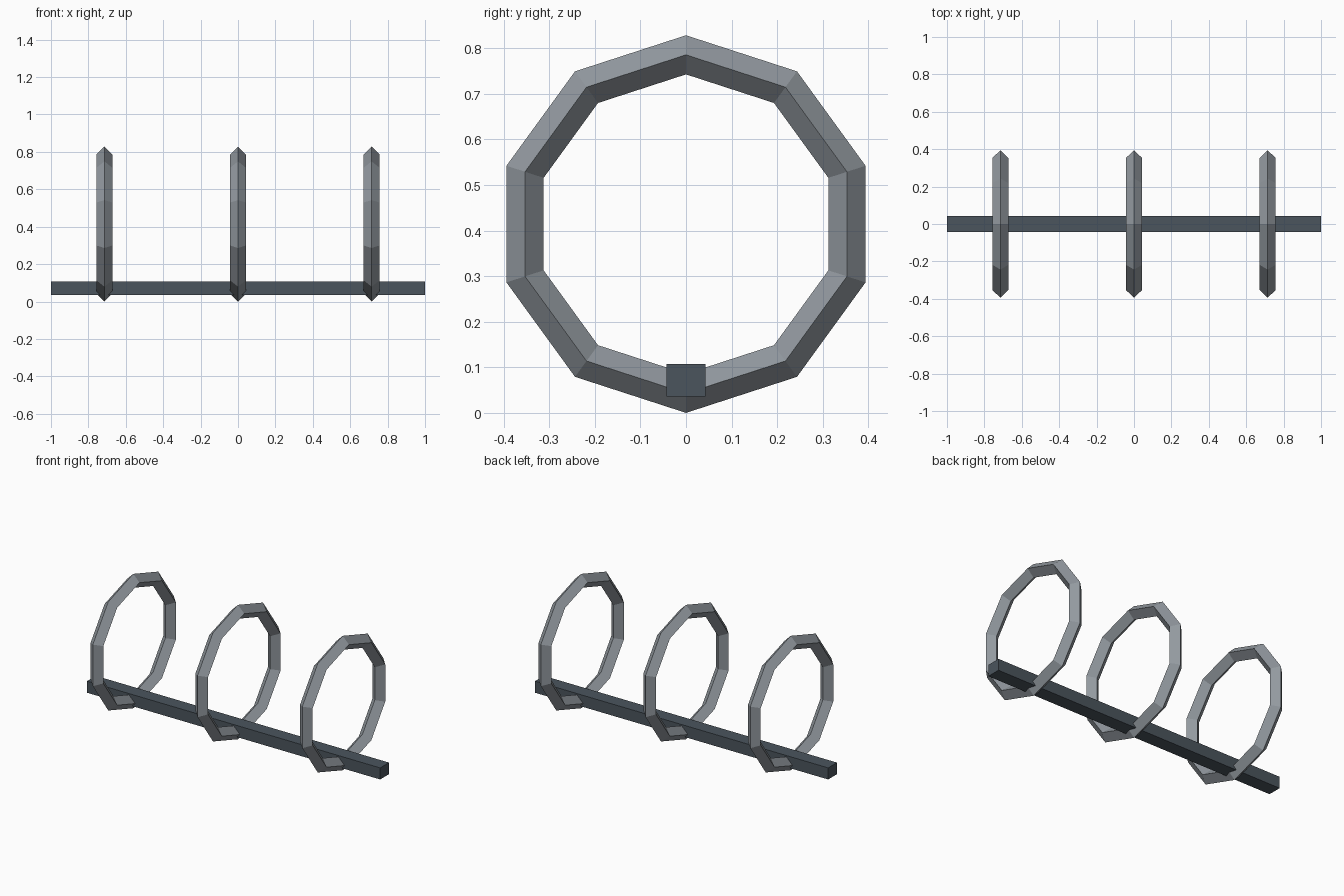
import bpy, bmesh, math
from mathutils import Vector

if "Cube" in bpy.data.objects:
    bpy.data.objects.remove(bpy.data.objects["Cube"])


def material(name, color):
    mat = bpy.data.materials.new(name)
    mat.diffuse_color = color
    mat.use_nodes = True
    mat.node_tree.nodes["Principled BSDF"].inputs["Base Color"].default_value = mat.diffuse_color
    return mat


def add_object(name, bm, location, mat):
    bmesh.ops.recalc_face_normals(bm, faces=bm.faces)
    mesh = bpy.data.meshes.new(name)
    bm.to_mesh(mesh)
    bm.free()
    mesh.materials.append(mat)
    obj = bpy.data.objects.new(name, mesh)
    obj.location = location
    bpy.context.collection.objects.link(obj)
    return obj


def ring(name, x, mat, major=0.3714, minor=0.0429, sides=10):
    # Diamond section swept around the x axis, corner at the top and bottom
    bm = bmesh.new()
    loops = []
    for i in range(sides):
        a = math.tau * i / sides
        out = Vector((0, math.sin(a), math.cos(a)))
        side = Vector((1, 0, 0))
        loops.append([bm.verts.new(out * (major + minor * c) + side * minor * s)
                      for c, s in ((1, 0), (0, 1), (-1, 0), (0, -1))])
    for i in range(sides):
        p, q = loops[i], loops[(i + 1) % sides]
        for j in range(4):
            k = (j + 1) % 4
            bm.faces.new((p[j], p[k], q[k], q[j]))
    return add_object(name, bm, (x, 0, major + minor), mat)


steel = material("steel", (0.29, 0.32, 0.35, 1))
dark_steel = material("dark_steel", (0.07, 0.09, 0.11, 1))

# Ground rail
bm = bmesh.new()
bmesh.ops.create_cube(bm, size=1)
bmesh.ops.scale(bm, vec=(2, 0.0857, 0.0714), verts=bm.verts)
add_object("base_rail", bm, (0, 0, 0.0714), dark_steel)

# Three wheel hoops
for label, x in (("left", -0.7143), ("middle", 0), ("right", 0.7143)):
    ring("hoop_" + label, x, steel)
